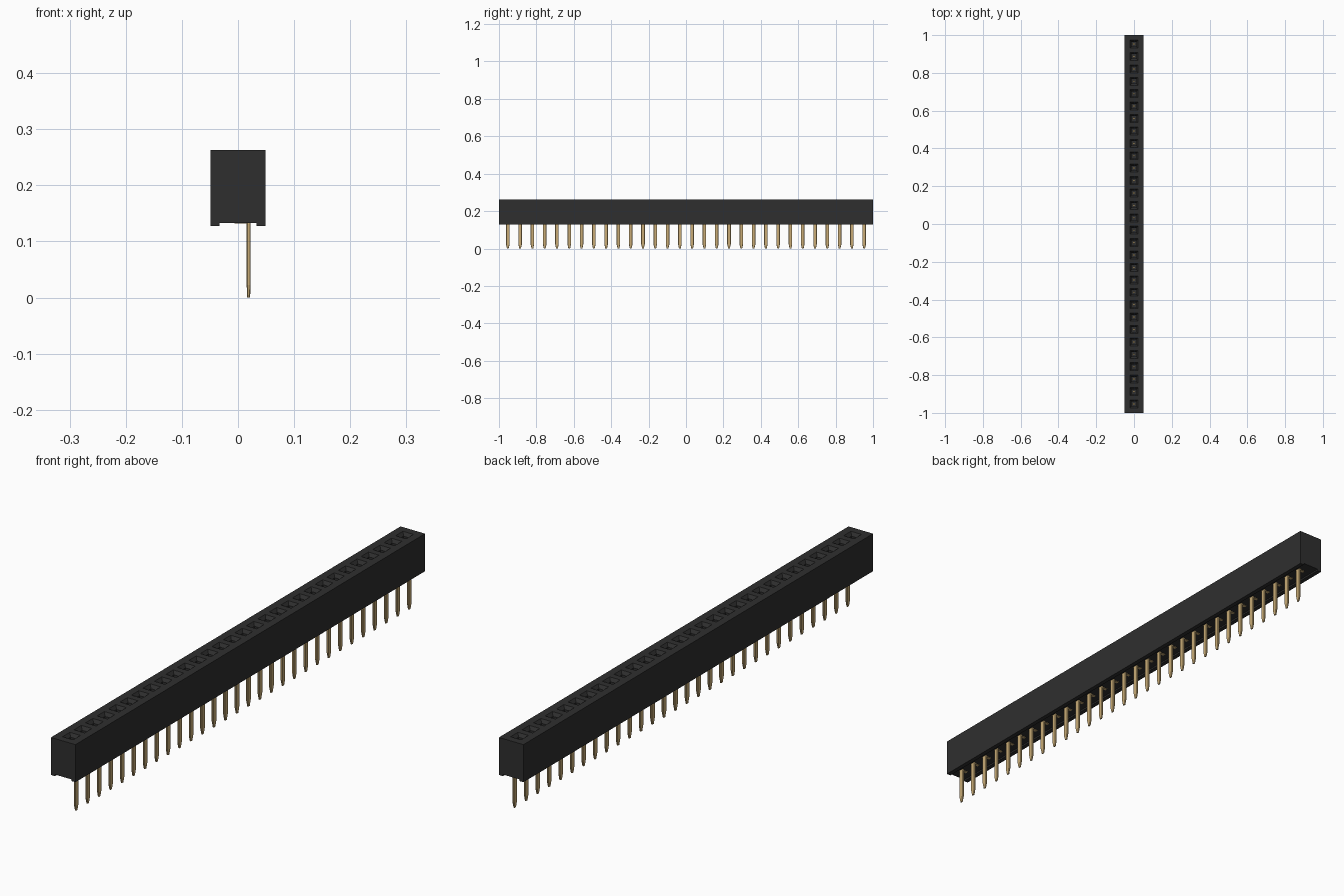
import bpy, bmesh
from mathutils import Vector

cube = bpy.data.objects.get("Cube")
if cube:
    bpy.data.objects.remove(cube, do_unlink=True)

COUNT, PITCH = 30, 0.0657
CENTRES = [(i - (COUNT - 1) / 2) * PITCH for i in range(COUNT)]
TOP = 0.263


def material(name, rgb):
    m = bpy.data.materials.new(name)
    m.use_nodes = True
    col = (*rgb, 1)
    m.diffuse_color = col
    m.node_tree.nodes["Principled BSDF"].inputs["Base Color"].default_value = col
    return m


def finish(name, bm, mat):
    bmesh.ops.recalc_face_normals(bm, faces=bm.faces)
    me = bpy.data.meshes.new(name)
    bm.to_mesh(me)
    bm.free()
    me.materials.append(mat)
    ob = bpy.data.objects.new(name, me)
    bpy.context.collection.objects.link(ob)
    return ob


def loft(bm, rings):
    """Skin a list of equal point rings and cap both ends."""
    vs = [[bm.verts.new(p) for p in ring] for ring in rings]
    n = len(vs[0])
    for a, b in zip(vs, vs[1:]):
        for i in range(n):
            j = (i + 1) % n
            bm.faces.new((a[i], a[j], b[j], b[i]))
    bm.faces.new(vs[0])
    bm.faces.new(vs[-1])


def box(bm, lo, hi):
    ring = lambda z: [(lo[0], lo[1], z), (hi[0], lo[1], z),
                      (hi[0], hi[1], z), (lo[0], hi[1], z)]
    loft(bm, [ring(lo[2]), ring(hi[2])])


black = material("black plastic", (0.028, 0.028, 0.028))
gold = material("gold metal", (0.58, 0.41, 0.18))

# Housing: channelled profile lofted along y, one station per socket cell
profile = [(-0.049, TOP), (-0.049, 0.127), (-0.033, 0.127), (-0.033, 0.133),
           (0.033, 0.133), (0.033, 0.127), (0.049, 0.127), (0.049, TOP)]
stations = [-1] + [c - PITCH / 2 for c in CENTRES] + [CENTRES[-1] + PITCH / 2, 1]
bm = bmesh.new()
loft(bm, [[(x, y, z) for x, z in profile] for y in stations])
bmesh.ops.recalc_face_normals(bm, faces=bm.faces)

# Sockets: square funnel mouth, then a straight shaft with a floor
cells = [f for f in bm.faces if f.normal.z > 0.9
         and f.calc_center_median().z > TOP - 0.001
         and abs(f.calc_center_median().y) < CENTRES[-1] + 0.01]
for f in cells:
    mid = f.calc_center_median()
    for half, z in ((0.021, TOP), (0.012, TOP - 0.012), (0.012, 0.19)):
        bmesh.ops.inset_individual(bm, faces=[f], thickness=0.0005)
        c = f.calc_center_median()
        for v in f.verts:
            v.co = Vector((mid.x + (half if v.co.x > c.x else -half),
                           mid.y + (half if v.co.y > c.y else -half), z))
finish("housing", bm, black)


# Pins: flat bevelled blades with tapered tips, set off to the left side
def blade_ring(y, z, hx, hy):
    b = 0.4 * hx
    pts = [(-hx, -hy + b), (-hx + b, -hy), (hx - b, -hy), (hx, -hy + b),
           (hx, hy - b), (hx - b, hy), (-hx + b, hy), (-hx, hy - b)]
    return [(0.019 + px, y + py, z) for px, py in pts]


bm = bmesh.new()
for y in CENTRES:
    loft(bm, [blade_ring(y, 0, 0.0025, 0.0045), blade_ring(y, 0.022, 0.0036, 0.0095),
              blade_ring(y, 0.14, 0.0036, 0.0095)])
finish("pins", bm, gold)

# Contacts: post inside each socket and a thin foot leading to the pin
bm = bmesh.new()
for y in CENTRES:
    box(bm, (-0.005, y - 0.005, 0.185), (0.005, y + 0.005, 0.21))
    box(bm, (-0.006, y - 0.006, 0.1315), (0.019, y + 0.006, 0.136))
finish("contacts", bm, gold)
